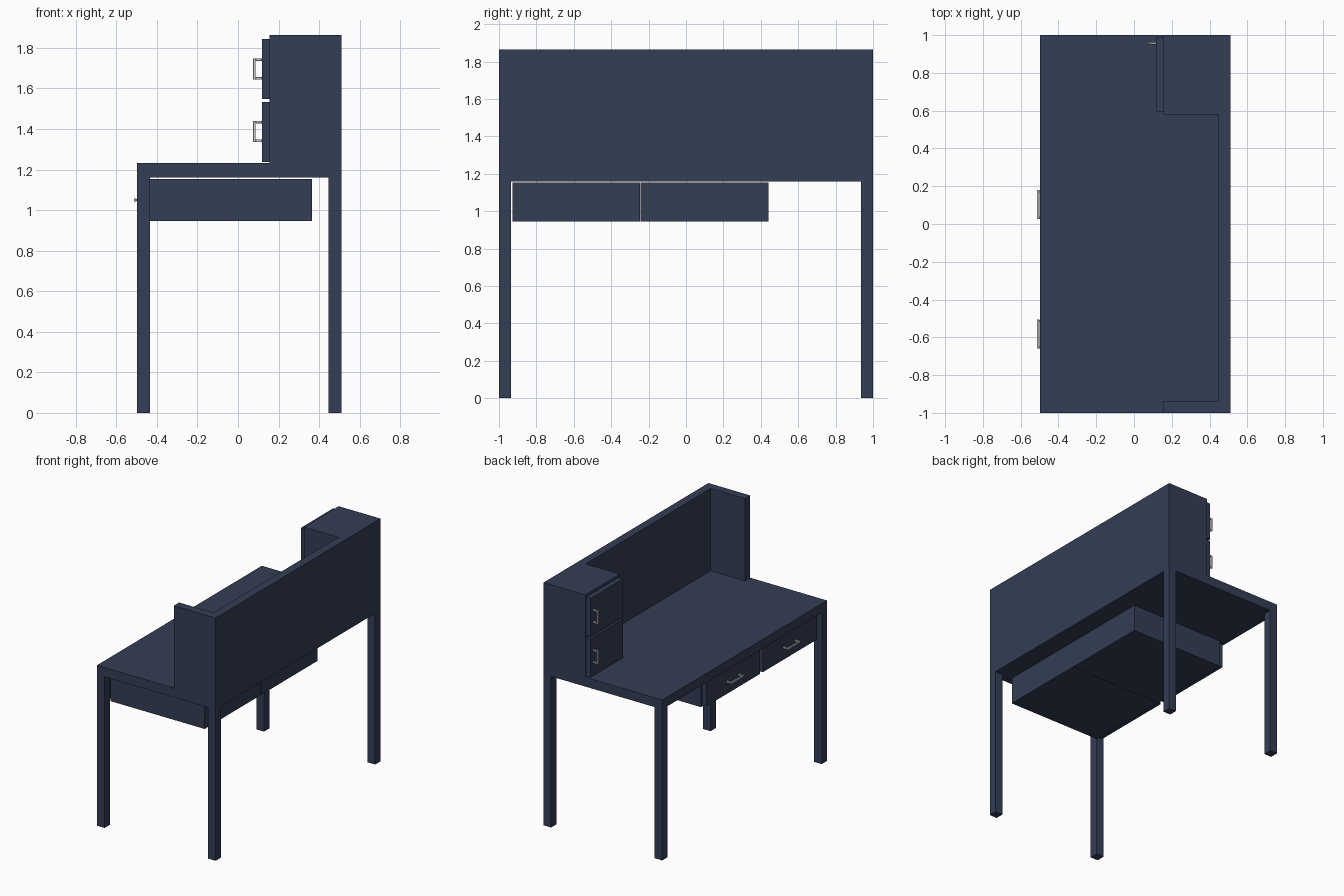
import bpy
import bmesh
from mathutils import Vector

if "Cube" in bpy.data.objects:
    bpy.data.objects.remove(bpy.data.objects["Cube"])


def material(name, rgb):
    m = bpy.data.materials.new(name)
    m.diffuse_color = (*rgb, 1)
    m.use_nodes = True
    m.node_tree.nodes["Principled BSDF"].inputs["Base Color"].default_value = m.diffuse_color
    return m


NAVY = material("navy_paint", (0.033, 0.047, 0.09))
STEEL = material("light_metal", (0.6, 0.6, 0.6))


def add_boxes(name, boxes, mat, bevel=0):
    """One object made of boxes given as (x range, y range, z range)."""
    bm = bmesh.new()
    for spans in boxes:
        verts = bmesh.ops.create_cube(bm, size=1)["verts"]
        for v in verts:
            v.co = Vector([(a + b) / 2 + c * (b - a) for (a, b), c in zip(spans, v.co)])
    me = bpy.data.meshes.new(name)
    bm.to_mesh(me)
    bm.free()
    me.materials.append(mat)
    ob = bpy.data.objects.new(name, me)
    bpy.context.collection.objects.link(ob)
    if bevel:
        mod = ob.modifiers.new("bevel", 'BEVEL')
        mod.width = bevel
        mod.segments = 1
    return ob


def add_handle(name, x, y, z, length, vertical):
    """U-shaped pull standing off a front at x, towards -x."""
    t, depth, h = 0.013, 0.044, length / 2
    across = (-t / 2, t / 2)
    parts = [((x - depth, x - depth + t), (-h, h)),
             ((x - depth + t, x), (-h, -h + t)),
             ((x - depth + t, x), (h - t, h))]
    boxes = []
    for xs, along in parts:
        ys, zs = (across, along) if vertical else (along, across)
        boxes.append((xs, (ys[0] + y, ys[1] + y), (zs[0] + z, zs[1] + z)))
    add_boxes(name, boxes, STEEL, 0.0015)


X0, X1 = -0.498, 0.51
LEG = 0.064
UNDER, TOP, HIGH = 1.16, 1.232, 1.864

# Desk top and four legs
add_boxes("desk_top", [((X0, X1), (-1, 1), (UNDER, TOP))], NAVY)
for xn, xs in (("front", (X0, X0 + LEG)), ("back", (X1 - LEG, X1))):
    for yn, ys in (("right", (-1, -1 + LEG)), ("left", (1 - LEG, 1))):
        add_boxes(f"{xn}_{yn}_leg", [(xs, ys, (0, UNDER))], NAVY)

# Raised back, end panel and cabinet
add_boxes("back_panel", [((X1 - LEG, X1), (-1 + LEG, 0.58), (TOP, HIGH))], NAVY)
add_boxes("end_panel", [((0.155, X1), (-1, -1 + LEG), (TOP, HIGH))], NAVY)
add_boxes("cabinet", [((0.155, X1), (0.58, 1), (TOP, HIGH))], NAVY)

# Cabinet doors with upright pulls
for n, zs, hz in (("lower", (1.238, 1.534), 1.388), ("upper", (1.549, 1.843), 1.696)):
    add_boxes(n + "_door", [((0.118, 0.155), (0.596, 0.99), zs)], NAVY)
    add_handle(n + "_door_handle", 0.118, 0.957, hz, 0.105, True)

# Hanging drawers with inset fronts and level pulls
for n, (y0, y1) in (("right", (-0.927, -0.247)), ("left", (-0.243, 0.44))):
    add_boxes(n + "_drawer", [((-0.434, 0.366), (y0, y1), (0.946, 1.154))], NAVY)
    add_boxes(n + "_drawer_front",
              [((-0.47, -0.434), (y0 + 0.015, y1 - 0.015), (0.956, 1.146))], NAVY)
    add_handle(n + "_drawer_handle", -0.47, (y0 + y1) / 2 + 0.004, 1.05, 0.153, False)
